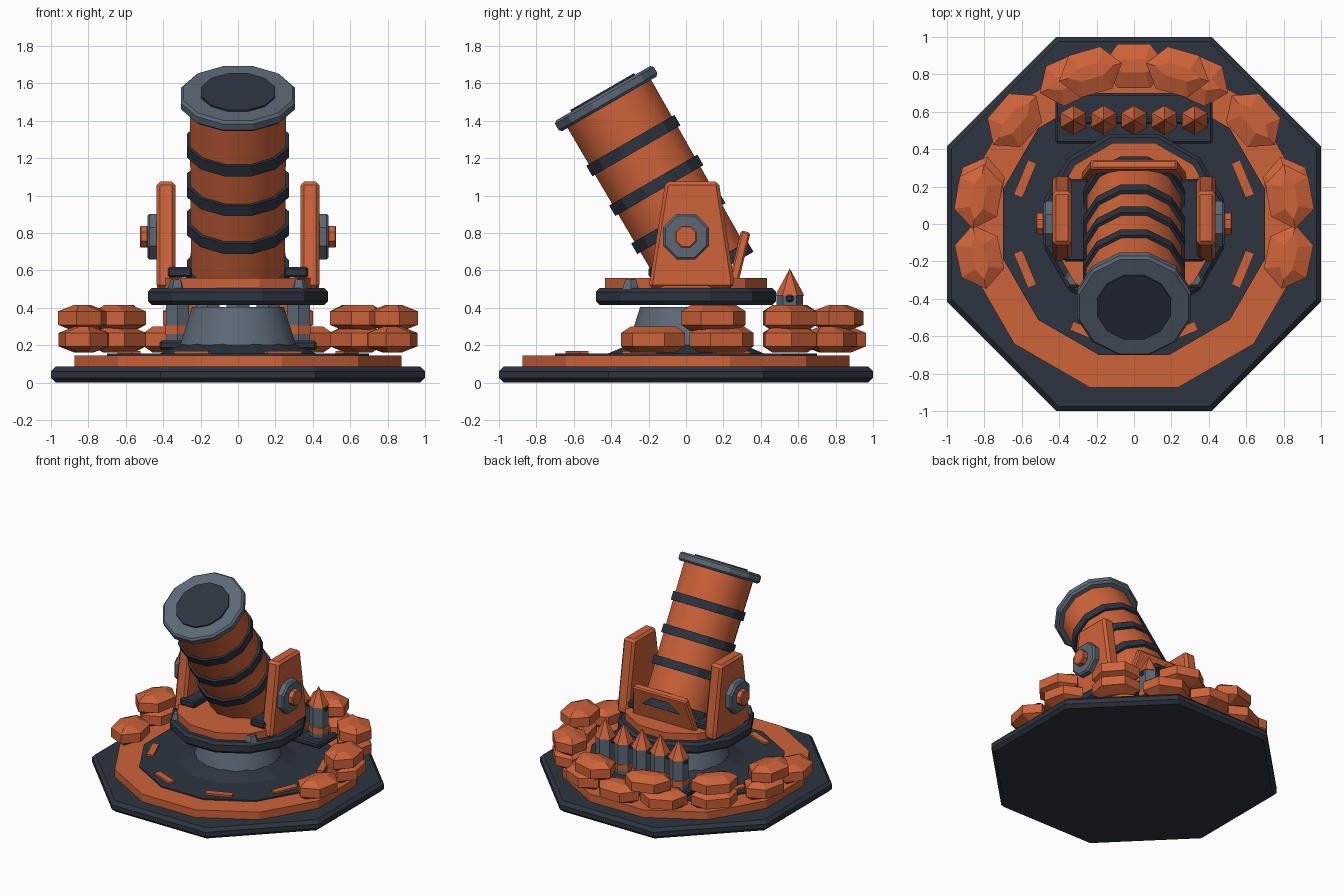
import bpy, bmesh
from math import cos, sin, pi, radians
from mathutils import Matrix, Vector

if "Cube" in bpy.data.objects:
    bpy.data.objects.remove(bpy.data.objects["Cube"])


def material(name, rgb):
    m = bpy.data.materials.new(name)
    m.use_nodes = True
    m.diffuse_color = (*rgb, 1)
    m.node_tree.nodes["Principled BSDF"].inputs["Base Color"].default_value = (*rgb, 1)
    return m


ORANGE = material("burnt orange", (0.62, 0.125, 0.042))
DARK = material("dark slate", (0.027, 0.036, 0.052))
GREY = material("steel grey", (0.105, 0.14, 0.18))
MOVE = Matrix.Translation


def finish(name, bm, mat, matrix=Matrix(), bevel=0, smooth=False):
    bmesh.ops.recalc_face_normals(bm, faces=bm.faces)
    mesh = bpy.data.meshes.new(name)
    bm.to_mesh(mesh)
    bm.free()
    mesh.materials.append(mat)
    ob = bpy.data.objects.new(name, mesh)
    bpy.context.collection.objects.link(ob)
    ob.matrix_world = matrix
    if bevel:
        mod = ob.modifiers.new("bevel", "BEVEL")
        mod.width, mod.segments = bevel, 1
        mod.limit_method = "ANGLE"
        mod.angle_limit = radians(50)
    if smooth:
        bpy.ops.object.select_all(action="DESELECT")
        ob.select_set(True)
        bpy.context.view_layer.objects.active = ob
        bpy.ops.object.shade_smooth_by_angle(angle=radians(35))
    return ob


def drum(name, mat, n, r0, r1, z0, z1, matrix=Matrix(), bevel=0, smooth=False):
    """Prism or cone; radii are measured to the flats, which face the axes."""
    bm = bmesh.new()
    k = 1 / cos(pi / n)
    bmesh.ops.create_cone(bm, cap_ends=True, segments=n, radius1=r0 * k, radius2=r1 * k,
                          depth=z1 - z0,
                          matrix=MOVE((0, 0, (z0 + z1) / 2)) @ Matrix.Rotation(pi / n, 4, "Z"))
    return finish(name, bm, mat, matrix, bevel, smooth)


def box(name, mat, size, matrix, bevel=0):
    bm = bmesh.new()
    bmesh.ops.create_cube(bm, size=1, matrix=Matrix.Diagonal((*size, 1)))
    return finish(name, bm, mat, matrix, bevel)


def plate(name, mat, points, thickness, matrix=Matrix(), bevel=0):
    """Extrude an outline given by 3D points along the thickness vector."""
    bm = bmesh.new()
    face = bm.faces.new([bm.verts.new(p) for p in points])
    ext = bmesh.ops.extrude_face_region(bm, geom=[face])
    bmesh.ops.translate(bm, vec=Vector(thickness),
                        verts=[v for v in ext["geom"] if isinstance(v, bmesh.types.BMVert)])
    return finish(name, bm, mat, matrix, bevel)


# Stepped ground base
drum("base_slab", DARK, 8, 1.0, 1.0, 0, 0.085, bevel=0.025)
drum("base_ring", ORANGE, 12, 0.875, 0.875, 0.08, 0.145)
drum("base_deck", DARK, 12, 0.70, 0.70, 0.14, 0.155)
drum("pedestal_skirt", DARK, 12, 0.43, 0.29, 0.15, 0.21)
drum("pedestal", GREY, 16, 0.31, 0.245, 0.2, 0.405, smooth=True)
for i in (0, 3, 4, 5, 6, 7):
    a = radians(22.5 + 45 * i)
    box("deck_dash", ORANGE, (0.05, 0.2, 0.03),
        MOVE((0.63 * cos(a), 0.63 * sin(a), 0.155)) @ Matrix.Rotation(a, 4, "Z"))

# Turntable
drum("turntable_rim", DARK, 12, 0.482, 0.482, 0.415, 0.505, bevel=0.02)
drum("turntable_deck", ORANGE, 12, 0.432, 0.432, 0.5, 0.56)

# Cheeks, trunnions, sills and bolts on both sides
cheek = [(-0.2, 0.505), (0.255, 0.505), (0.255, 0.56), (0.175, 1.075), (-0.11, 1.075)]
for side, label in ((1, "left"), (-1, "right")):
    plate(label + "_cheek", ORANGE, [(side * 0.335, y, z) for y, z in cheek],
          (side * 0.1, 0, 0), bevel=0.018)
    out = MOVE((0, 0, 0.78)) @ Matrix.Rotation(side * pi / 2, 4, "Y")
    drum(label + "_trunnion_washer", GREY, 8, 0.122, 0.122, 0.42, 0.485, out, bevel=0.012)
    drum(label + "_trunnion_hub", ORANGE, 8, 0.058, 0.058, 0.48, 0.525, out, bevel=0.006)
    box(label + "_sill", DARK, (0.13, 0.44, 0.055), MOVE((side * 0.31, 0.02, 0.59)), 0.01)
    drum(label + "_bolt", GREY, 6, 0.045, 0.03, 0.5, 0.55, MOVE((side * 0.325, -0.295, 0)))

# Sloping brace behind the barrel
plate("rear_brace", ORANGE,
      [(-0.28, 0.23, 0.55), (0.28, 0.23, 0.55), (0.23, 0.295, 0.815), (-0.23, 0.295, 0.815)],
      (0, 0.05, -0.015), bevel=0.01)

# Tilted barrel
tilt = MOVE((0, 0, 0.78)) @ Matrix.Rotation(radians(30), 4, "X")
drum("barrel", ORANGE, 12, 0.25, 0.258, -0.24, 0.83, tilt, smooth=True)
for s in (-0.25, 0.05, 0.285, 0.53):
    drum("barrel_band", DARK, 12, 0.272, 0.272, s, s + 0.065, tilt)
drum("muzzle_flange", GREY, 12, 0.305, 0.305, 0.82, 0.886, tilt, bevel=0.014)
drum("muzzle_bore", DARK, 12, 0.197, 0.197, 0.88, 0.896, tilt)

# Shell rack
box("rack_tray", DARK, (0.84, 0.27, 0.05), MOVE((0, 0.565, 0.2)), 0.012)
box("rack_rod", DARK, (0.8, 0.04, 0.04), MOVE((0, 0.555, 0.45)), 0.01)
for i in range(-2, 3):
    at = MOVE((0.162 * i, 0.555, 0)) @ Matrix.Rotation(pi / 6, 4, "Z")
    drum("shell_case", GREY, 6, 0.062, 0.062, 0.22, 0.475, at)
    drum("shell_band", ORANGE, 6, 0.067, 0.067, 0.26, 0.305, at)
    drum("shell_tip", ORANGE, 6, 0.068, 0, 0.465, 0.61, at)


# Sandbag wall around the back
def sandbag(angle, z):
    bm = bmesh.new()
    rings = []
    for h, across, along in ((-0.07, 0.3, 0.7), (-0.036, 1, 1), (0.036, 1, 1), (0.07, 0.3, 0.7)):
        rings.append([bm.verts.new((0.135 * across * sin(k * pi / 3),
                                    0.175 * along * cos(k * pi / 3), h)) for k in range(6)])
    for low, high in zip(rings, rings[1:]):
        for k in range(6):
            j = (k + 1) % 6
            bm.faces.new((low[k], low[j], high[j], high[k]))
    bm.faces.new(rings[0])
    bm.faces.new(rings[-1])
    a = radians(angle)
    finish("sandbag", bm, ORANGE,
           MOVE((0.845 * cos(a), 0.845 * sin(a), z)) @ Matrix.Rotation(a, 4, "Z"))


for offset in (0, 24, 49, 77, 102):
    for sign in {1, -1 if offset else 1}:
        sandbag(90 + sign * offset, 0.23)
for offset in (16, 49, 80):
    for sign in (1, -1):
        sandbag(90 + sign * offset, 0.345)
